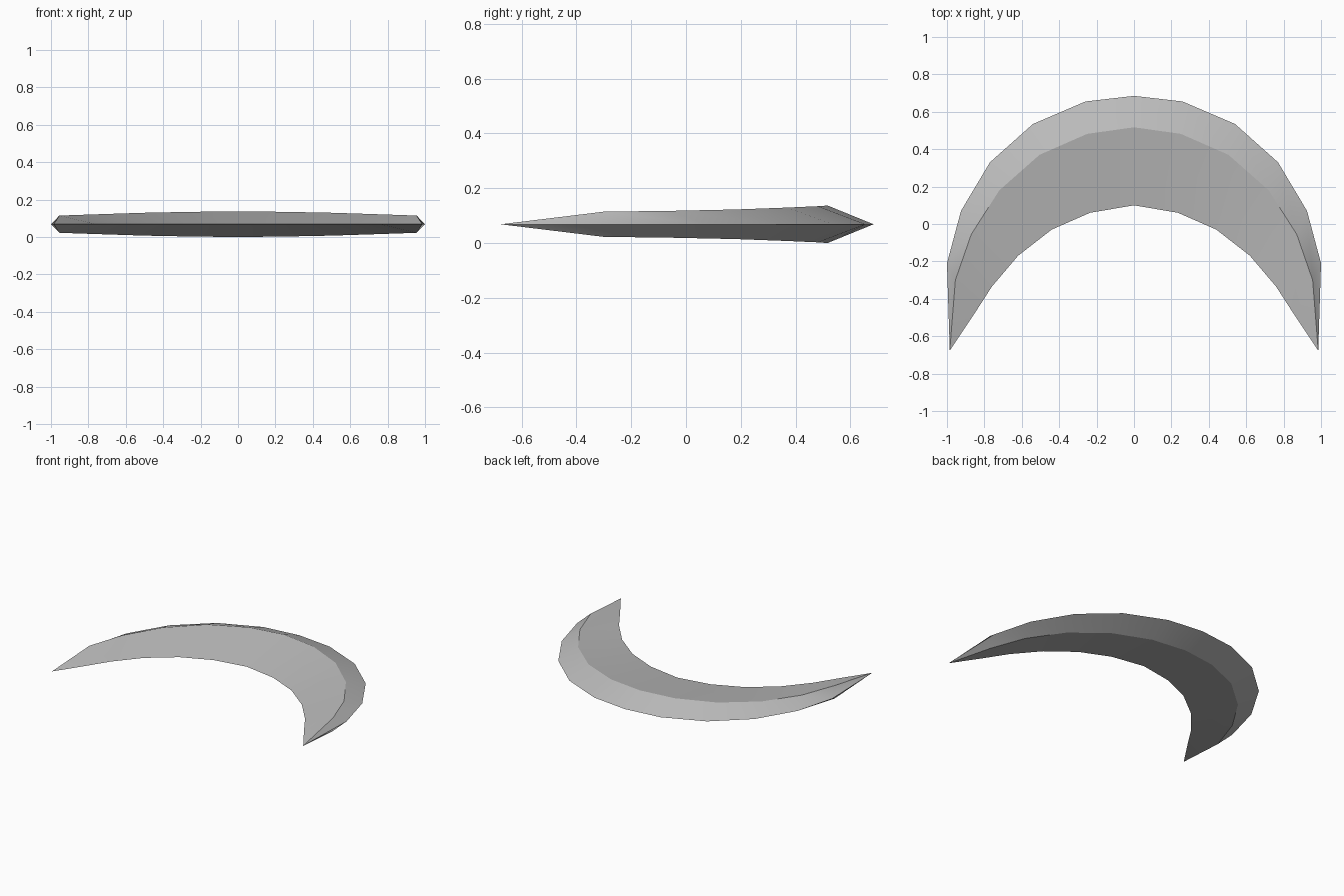
import bpy
import bmesh

cube = bpy.data.objects.get("Cube")
if cube:
    bpy.data.objects.remove(cube, do_unlink=True)

MID = 0.0685  # height of the sharp rims
TIP = (0.985, -0.677)

# Cross-sections of one half: outer rim, ridge, inner rim (x, y), ridge half height
SECTIONS = [
    ((0, 0.685), (0, 0.517), (0, 0.1), 0.0685),
    ((0.26, 0.655), (0.25, 0.482), (0.235, 0.06), 0.066),
    ((0.54, 0.535), (0.505, 0.37), (0.44, -0.03), 0.061),
    ((0.77, 0.33), (0.72, 0.18), (0.62, -0.17), 0.054),
    ((0.925, 0.07), (0.87, -0.055), (0.76, -0.335), 0.049),
    ((1.0, -0.21), (0.955, -0.3), (0.86, -0.49), 0.046),
]


def make_material(name, colour):
    mat = bpy.data.materials.new(name)
    mat.use_nodes = True
    mat.diffuse_color = colour
    mat.node_tree.nodes["Principled BSDF"].inputs["Base Color"].default_value = colour
    return mat


def add_ring(bm, section, side):
    """Diamond cross-section: outer rim, top ridge, inner rim, bottom ridge."""
    outer, ridge, inner, half = section
    points = [(outer, 0), (ridge, half), (inner, 0), (ridge, -half)]
    return [bm.verts.new((side * p[0], p[1], MID + h)) for p, h in points]


bm = bmesh.new()

# Rings from the right tip round to the left tip
rings = [add_ring(bm, s, -1) for s in reversed(SECTIONS[1:])]
rings += [add_ring(bm, s, 1) for s in SECTIONS]
tips = [bm.verts.new((side * TIP[0], TIP[1], MID)) for side in (-1, 1)]

# Blade faces between neighbouring rings
for a, b in zip(rings, rings[1:]):
    for i in range(4):
        j = (i + 1) % 4
        bm.faces.new((a[i], a[j], b[j], b[i]))

# Pointed ends
for tip, ring in zip(tips, (rings[0], rings[-1])):
    for i in range(4):
        bm.faces.new((tip, ring[i], ring[(i + 1) % 4]))

bmesh.ops.recalc_face_normals(bm, faces=bm.faces[:])

# Smooth along the curve, crisp along the rims and ridges
for face in bm.faces:
    face.smooth = True
cross_edges = {frozenset((r[i], r[(i + 1) % 4])) for r in rings for i in range(4)}
for edge in bm.edges:
    edge.smooth = frozenset(edge.verts) in cross_edges

mesh = bpy.data.meshes.new("crescent_blade")
bm.to_mesh(mesh)
bm.free()
mesh.materials.append(make_material("steel grey", (0.5, 0.5, 0.5, 1)))
blade = bpy.data.objects.new("crescent_blade", mesh)
bpy.context.collection.objects.link(blade)
